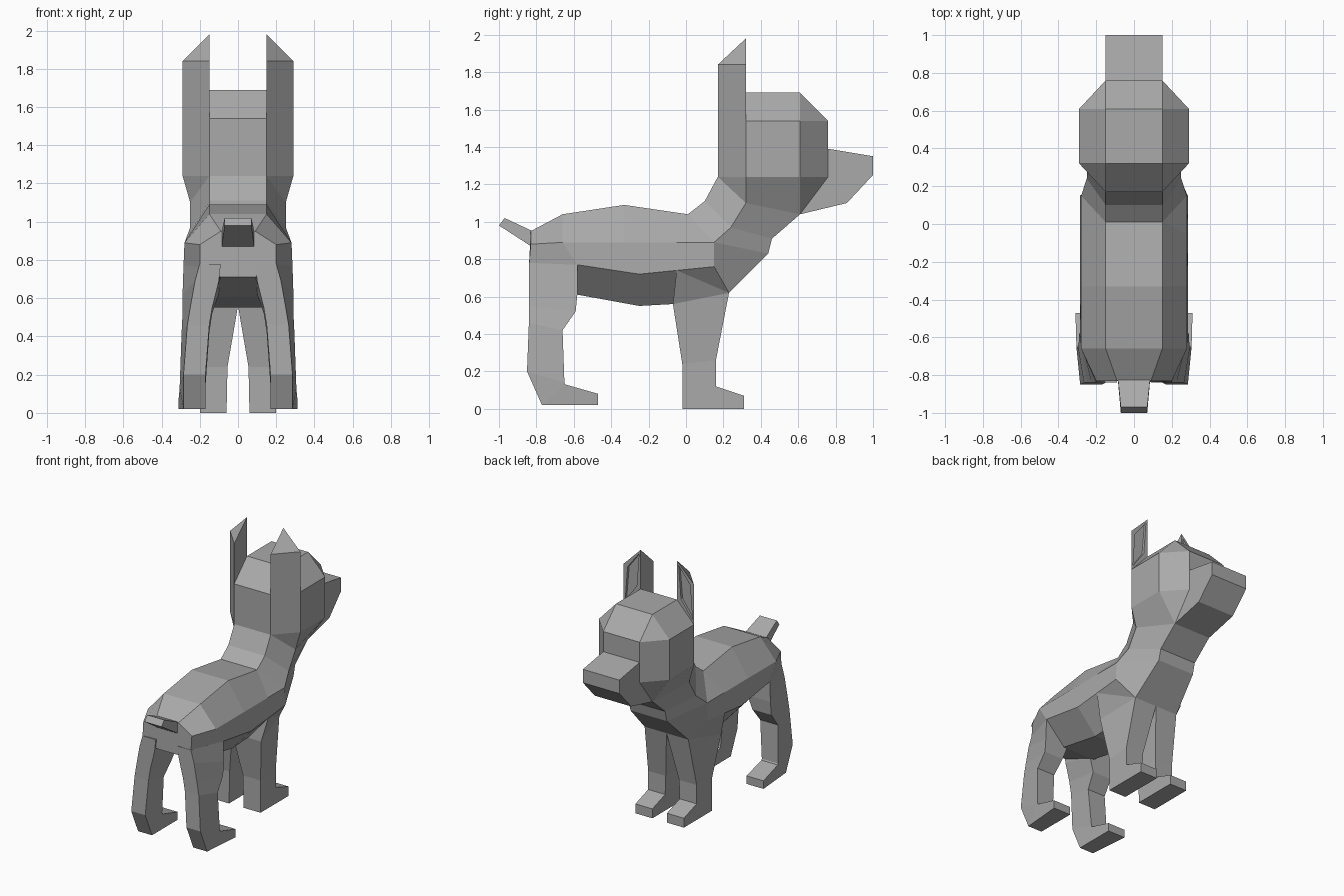
import bpy
import bmesh

default_cube = bpy.data.objects.get("Cube")
if default_cube:
    bpy.data.objects.remove(default_cube)

# One plain coat colour
coat = bpy.data.materials.new("coat grey")
coat.use_nodes = True
coat_colour = (.4, .4, .4, 1)
coat.diffuse_color = coat_colour
coat.node_tree.nodes["Principled BSDF"].inputs["Base Color"].default_value = coat_colour


def loft(name, rings, inset_axis=None):
    """Skin a list of equal-length closed rings and cap both ends."""
    bm = bmesh.new()
    rows = [[bm.verts.new(point) for point in ring] for ring in rings]
    count = len(rows[0])
    for lower, upper in zip(rows, rows[1:]):
        for i in range(count):
            j = (i + 1) % count
            bm.faces.new((lower[i], lower[j], upper[j], upper[i]))
    bm.faces.new(rows[0][::-1])
    bm.faces.new(rows[-1])
    bmesh.ops.remove_doubles(bm, verts=bm.verts, dist=.0005)
    bmesh.ops.recalc_face_normals(bm, faces=bm.faces)
    # Optional recessed panel on the face looking along the given axis
    if inset_axis is not None:
        bm.normal_update()
        panel = max(bm.faces, key=lambda face: face.normal[inset_axis])
        bmesh.ops.inset_individual(bm, faces=[panel], thickness=.035)
        bmesh.ops.inset_individual(bm, faces=[panel], thickness=.003, depth=-.015)
    mesh = bpy.data.meshes.new(name)
    bm.to_mesh(mesh)
    bm.free()
    mesh.materials.append(coat)
    part = bpy.data.objects.new(name, mesh)
    bpy.context.collection.objects.link(part)
    return part


def flip(points):
    return [(-x, y, z) for x, y, z in points]


def symmetric(half):
    """Complete a half ring with its mirrored points."""
    return half + flip(half)[::-1]


def pair(name, rings, **options):
    loft("left_" + name, rings, **options)
    loft("right_" + name, [flip(ring) for ring in rings], **options)


def leg_ring(inner, outer_rear, outer_front, rear, front):
    return [(inner, *rear), (outer_rear, *rear), (outer_front, *front), (inner, *front)]


# Torso, rump to chest: spine, flank, lower flank, belly
torso = [
    [(.09, -.83, .95), (.2, -.83, .88), (.2, -.84, .76), (.09, -.83, .71)],
    [(.15, -.66, 1.04), (.28, -.66, .89), (.285, -.58, .77), (.13, -.58, .61)],
    [(.15, -.33, 1.09), (.28, -.33, .89), (.285, -.25, .72), (.13, -.25, .55)],
    [(.15, .01, 1.04), (.28, -.05, .89), (.285, -.05, .74), (.13, -.07, .56)],
    [(.15, .01, 1.04), (.28, .15, .89), (.285, .15, .76), (.18, .23, .62)],
]
loft("torso", [symmetric(half) for half in torso])

# Neck, chest to skull: nape, side, throat
neck = [
    [(.15, .01, 1.04), (.285, .15, .76), (.18, .23, .62)],
    [(.15, .01, 1.04), (.28, .15, .89), (.15, .44, .83)],
    [(.15, .1, 1.11), (.25, .24, .97), (.15, .46, .91)],
    [(.15, .17, 1.24), (.25, .32, 1.1), (.15, .61, 1.04)],
]
loft("neck", [symmetric(half) for half in neck])

# Head: a chamfered box with a wedge-shaped underside
inner, outer = .15, .29
back, ear_front, cheek, face = .17, .32, .61, .76


def head_ring(z):
    return [(inner, back, z), (outer, ear_front, z), (outer, cheek, z), (inner, face, z)]


jaw = [(inner, back, 1.24), (.25, ear_front, 1.1)] + [(inner, cheek, 1.04)] * 2
crown = [(inner, y, 1.69) for y in (ear_front, ear_front, cheek, cheek)]
loft("head", [symmetric(half) for half in (jaw, head_ring(1.24), head_ring(1.54), crown)])

# Snout: side profile stretched across the face
snout = [(.61, 1.04), (.76, 1.39), (1, 1.35), (1, 1.25), (.86, 1.1)]
loft("snout", [[(x, y, z) for y, z in snout] for x in (-inner, inner)])


# Ears: upright three-sided prisms with a recessed front panel
def ear_ring(low, tip):
    return [(inner, back, low), (outer, ear_front, low), (inner, ear_front, tip)]


pair("ear", [ear_ring(1.54, 1.69), ear_ring(1.84, 1.98)], inset_axis=1)

# Tail: short upturned stub
tail_root = [(.085, -.82, .95), (.085, -.83, .87)]
tail_tip = [(.07, -.97, 1.02), (.07, -1, .98)]
loft("tail", [symmetric(tail_root), symmetric(tail_tip)])

# Hind legs, thigh to toes
pair("hind_leg", [
    leg_ring(.09, .2, .285, (-.84, .78), (-.58, .77)),
    leg_ring(.1, .225, .29, (-.84, .69), (-.58, .62)),
    leg_ring(.135, .25, .29, (-.84, .55), (-.59, .52)),
    leg_ring(.15, .265, .295, (-.84, .46), (-.66, .42)),
    leg_ring(.17, .285, .305, (-.85, .2), (-.65, .14)),
    leg_ring(.17, .285, .305, (-.77, .02), (-.645, .13)),
    leg_ring(.17, .31, .31, (-.47, .02), (-.47, .08)),
])

# Front legs, shoulder to toes
pair("front_leg", [
    leg_ring(0, .285, .285, (-.05, .74), (.15, .76)),
    leg_ring(0, .24, .18, (-.07, .56), (.23, .62)),
    leg_ring(.055, .2, .2, (-.02, .24), (.16, .26)),
    leg_ring(.06, .2, .2, (-.02, 0), (.16, .12)),
    leg_ring(.06, .2, .2, (.31, 0), (.31, .07)),
])
